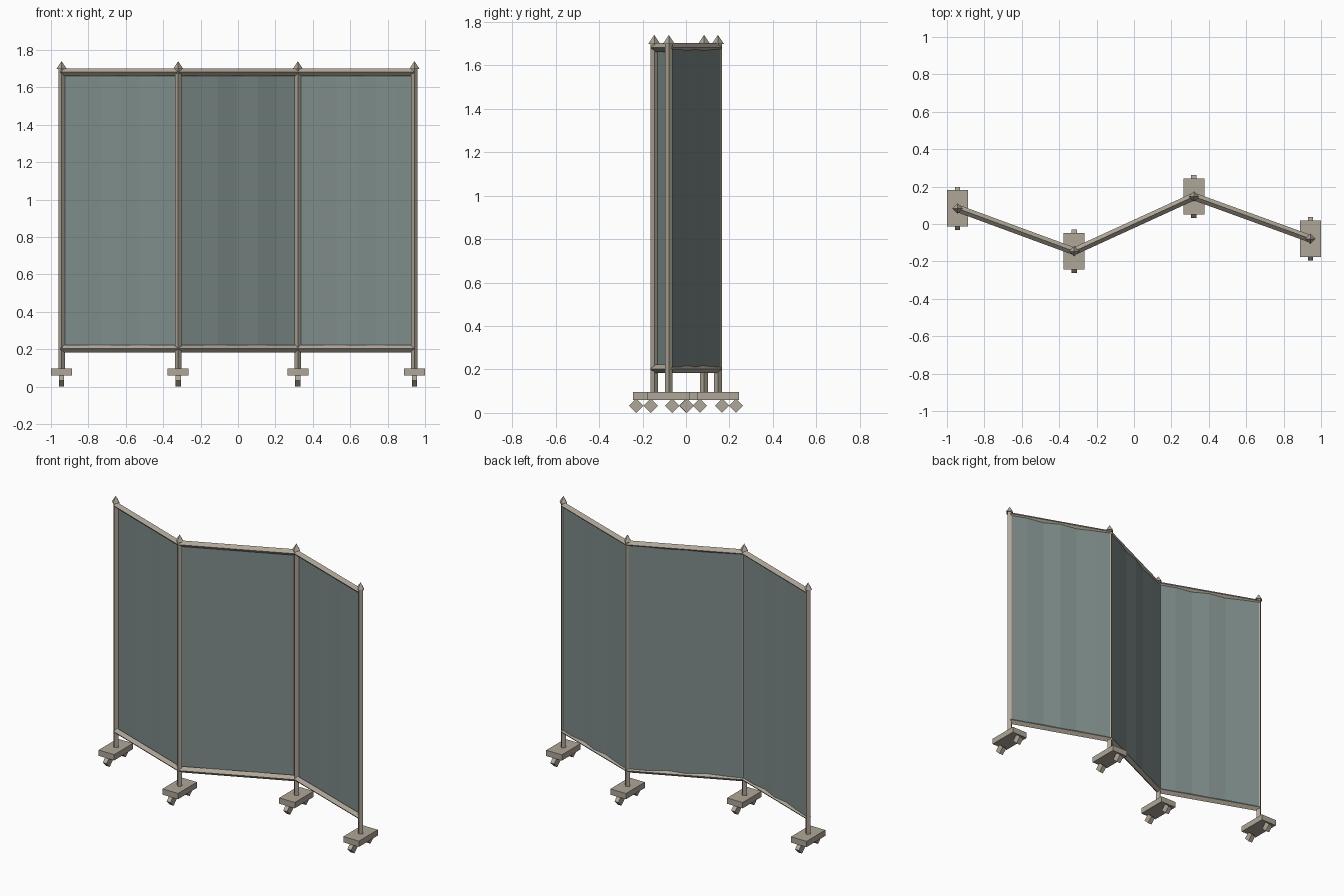
import bpy
from mathutils import Matrix, Vector

cube = bpy.data.objects.get("Cube")
if cube:
    bpy.data.objects.remove(cube)
import bmesh


def make_material(name, color):
    mat = bpy.data.materials.new(name)
    mat.use_nodes = True
    mat.diffuse_color = color
    bsdf = next(n for n in mat.node_tree.nodes if n.type == 'BSDF_PRINCIPLED')
    bsdf.inputs["Base Color"].default_value = color
    bsdf.inputs["Roughness"].default_value = 0.8
    return mat


frame_mat = make_material("warm grey frame", (0.43, 0.385, 0.315, 1))
fabric_mat = make_material("grey green fabric", (0.21, 0.265, 0.255, 1))


def add_object(name, bm, mat):
    mesh = bpy.data.meshes.new(name)
    bm.to_mesh(mesh)
    bm.free()
    mesh.materials.append(mat)
    obj = bpy.data.objects.new(name, mesh)
    bpy.context.collection.objects.link(obj)
    return obj


def diamond_bar(name, start, end, r1, r2):
    """Four-sided bar (or spike, if r2 is 0) with its ridges on the axes."""
    start, end = Vector(start), Vector(end)
    axis = end - start
    rot = axis.to_track_quat('Z', 'Y').to_matrix().to_4x4()
    bm = bmesh.new()
    bmesh.ops.create_cone(bm, cap_ends=True, segments=4, radius1=r1, radius2=r2,
                          depth=axis.length,
                          matrix=Matrix.Translation((start + end) / 2) @ rot)
    return add_object(name, bm, frame_mat)


def box(name, center, size):
    bm = bmesh.new()
    bmesh.ops.create_cube(bm, size=1, matrix=Matrix.Translation(center)
                          @ Matrix.Diagonal((*size, 1)))
    return add_object(name, bm, frame_mat)


def fabric(name, a, b, low, high, waves):
    """Upright sheet of flat strips, waving behind the line from a to b."""
    along = b - a
    back = Vector((-along.y, along.x)).normalized()
    bm = bmesh.new()
    previous = None
    for i, wave in enumerate(waves):
        p = a + along * i / (len(waves) - 1) + back * wave
        column = [bm.verts.new((p.x, p.y, z)) for z in (low, high)]
        if previous:
            bm.faces.new((previous[0], column[0], column[1], previous[1]))
        previous = column
    return add_object(name, bm, fabric_mat)


posts = [Vector(p) for p in ((-0.943, 0.083), (-0.32, -0.146),
                             (0.32, 0.147), (0.943, -0.079))]
LOW, HIGH = 0.203, 1.682
WAVES = (0.013, 0.010, 0.005, 0.012, 0.005, 0.012, 0.011)

# Posts with finials, feet and casters
for n, p in enumerate(posts, 1):
    x, y = p
    diamond_bar(f"post_{n}", (x, y, 0.08), (x, y, 1.70), 0.018, 0.018)
    diamond_bar(f"finial_{n}", (x, y, 1.698), (x, y, 1.74), 0.028, 0)
    box(f"foot_{n}", (x, y, 0.078), (0.113, 0.195, 0.038))
    for side, dy in (("front", -0.083), ("back", 0.083)):
        diamond_bar(f"{side}_caster_{n}", (x - 0.014, y + dy, 0.033),
                    (x + 0.014, y + dy, 0.033), 0.033, 0.033)

# Rails and fabric panels between neighbouring posts
for n, (a, b) in enumerate(zip(posts, posts[1:]), 1):
    for label, z in (("bottom", LOW), ("top", HIGH)):
        diamond_bar(f"{label}_rail_{n}", (*a, z), (*b, z), 0.02, 0.02)
    fabric(f"fabric_panel_{n}", a, b, LOW, HIGH, WAVES)
